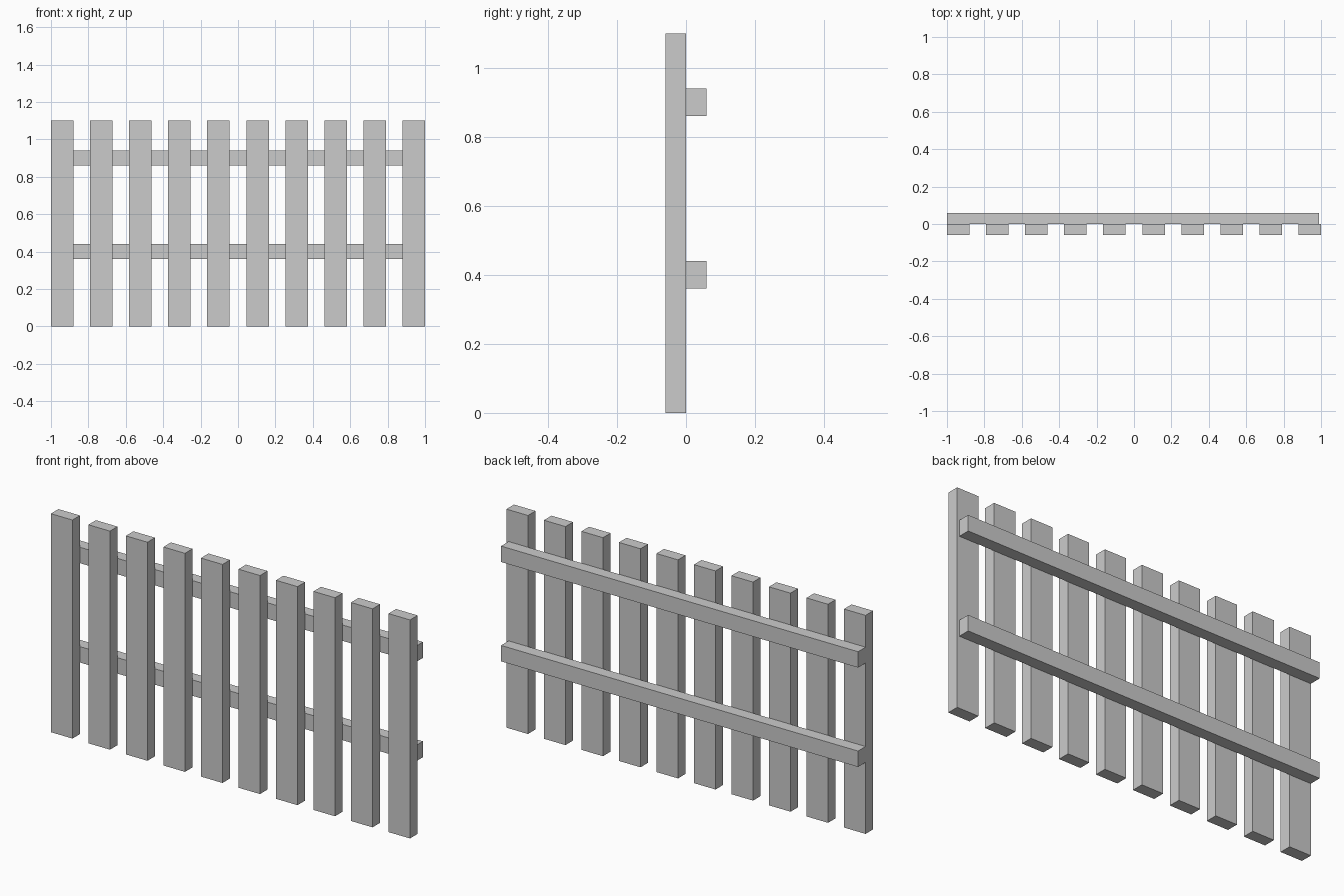
import bpy

if "Cube" in bpy.data.objects:
    bpy.data.objects.remove(bpy.data.objects["Cube"])


def box(name, x0, x1, y0, y1, z0, z1):
    bpy.ops.mesh.primitive_cube_add(
        size=1, location=((x0 + x1) / 2, (y0 + y1) / 2, (z0 + z1) / 2))
    ob = bpy.context.object
    ob.name = name
    ob.scale = (x1 - x0, y1 - y0, z1 - z0)
    bpy.ops.object.transform_apply(location=False, rotation=False, scale=True)
    return ob


# Upright pickets along the front
COUNT, WIDTH, HEIGHT, THICK = 10, 0.12, 1.1, 0.06
pitch = (2 - WIDTH) / (COUNT - 1)
for i in range(COUNT):
    x = -1 + i * pitch
    box(f"picket_{i + 1}", x, x + WIDTH, -THICK, 0, 0, HEIGHT)

# Horizontal rails behind, stopping just short of the right end
for name, z in (("lower_rail", 0.4), ("upper_rail", 0.9)):
    box(name, -1, 0.988, 0, 0.06, z - 0.04, z + 0.04)
